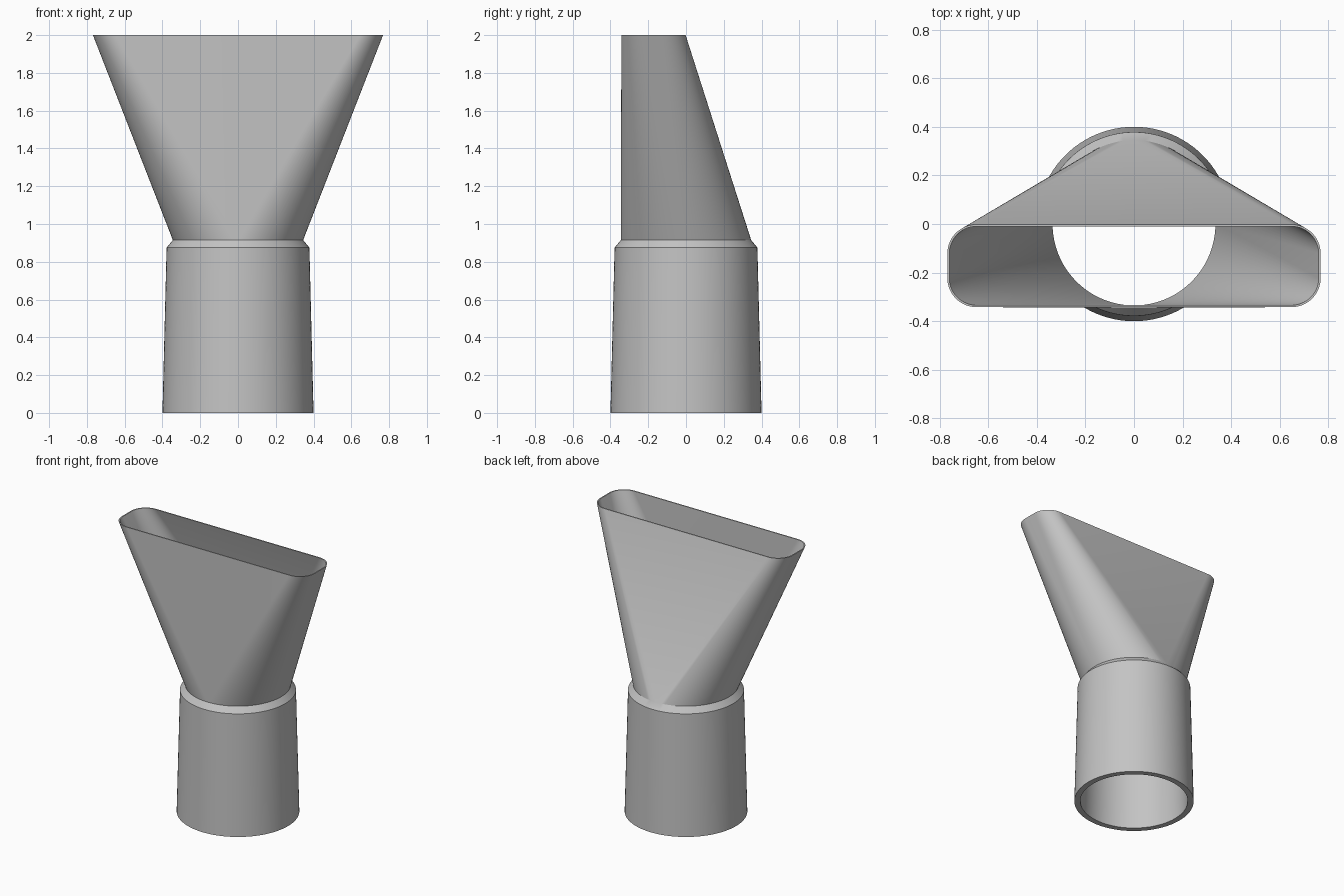
import bpy, bmesh, math

cube = bpy.data.objects.get("Cube")
if cube:
    bpy.data.objects.remove(cube, do_unlink=True)

grey = bpy.data.materials.new("light grey")
grey.use_nodes = True
colour = (0.55, 0.55, 0.55, 1)
grey.diffuse_color = colour
bsdf = grey.node_tree.nodes["Principled BSDF"]
bsdf.inputs["Base Color"].default_value = colour
bsdf.inputs["Roughness"].default_value = 0.6

STEPS = 24  # segments in each quarter turn


def ring(bm, z, radius, half_x=0, half_y=0, centre_y=0):
    """Four quarter arcs around the corners of a rectangle; a circle if it has no size."""
    verts = []
    for q, (sx, sy) in enumerate([(1, 1), (-1, 1), (-1, -1), (1, -1)]):
        for i in range(STEPS + 1):
            a = (q + i / STEPS) * math.pi / 2
            verts.append(bm.verts.new((sx * half_x + radius * math.cos(a),
                                       centre_y + sy * half_y + radius * math.sin(a), z)))
    return verts


def loft(name, sections):
    """Skin a closed loop of sections, so the part has an outer and an inner wall."""
    bm = bmesh.new()
    rings = [ring(bm, *s) for s in sections]
    for a, b in zip(rings, rings[1:] + rings[:1]):
        n = len(a)
        for i in range(n):
            j = (i + 1) % n
            bm.faces.new((a[i], a[j], b[j], b[i]))
    bmesh.ops.remove_doubles(bm, verts=bm.verts, dist=1e-5)
    bmesh.ops.recalc_face_normals(bm, faces=bm.faces)
    mesh = bpy.data.meshes.new(name)
    bm.to_mesh(mesh)
    bm.free()
    mesh.materials.append(grey)
    obj = bpy.data.objects.new(name, mesh)
    bpy.context.collection.objects.link(obj)
    bpy.ops.object.select_all(action='DESELECT')
    obj.select_set(True)
    bpy.context.view_layer.objects.active = obj
    bpy.ops.object.shade_smooth_by_angle(angle=math.radians(25))
    return obj


# Tapered hose collar, chamfered round socket and flat flared mouth in one shell
WALL = 0.008
CORNER = 0.12
mouth = (0.648, 0.05, -0.172)
loft("nozzle", [
    (0, 0.4),
    (0.875, 0.378),
    (0.915, 0.345),
    (2, CORNER, *mouth),
    (2, CORNER - WALL, *mouth),
    (0.915, 0.335),
    (0.875, 0.335),
    (0, 0.36),
])
